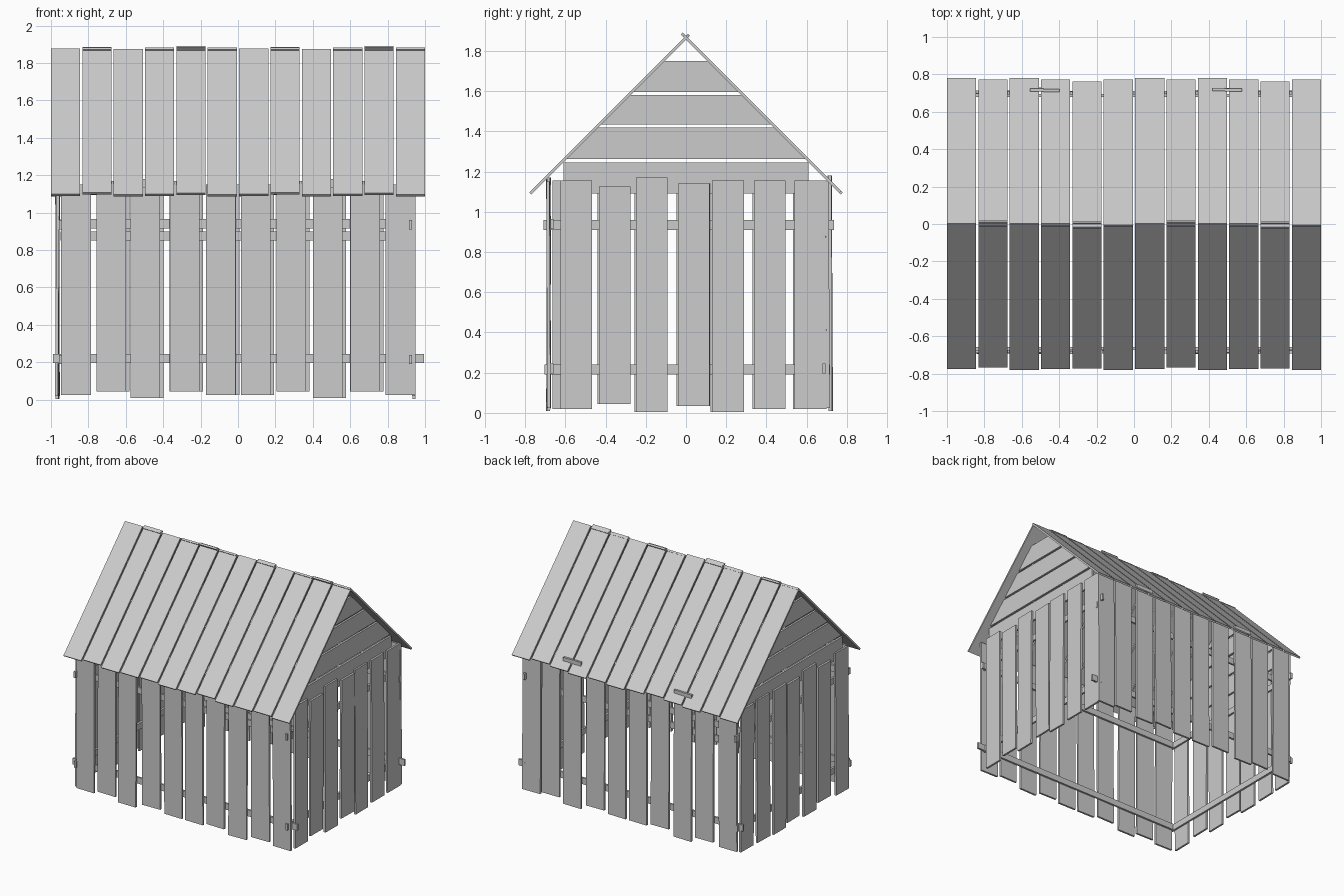
import bpy, bmesh, random
from math import pi, radians
from mathutils import Matrix, Vector

if "Cube" in bpy.data.objects:
    bpy.data.objects.remove(bpy.data.objects["Cube"])

random.seed(4)
T = 0.016  # board thickness


def make(name, bm, matrix=None):
    if matrix is not None:
        bm.transform(matrix)
    bmesh.ops.recalc_face_normals(bm, faces=bm.faces)
    me = bpy.data.meshes.new(name)
    bm.to_mesh(me)
    bm.free()
    ob = bpy.data.objects.new(name, me)
    bpy.context.collection.objects.link(ob)
    return ob


def board(name, loc, size, rot=None):
    bm = bmesh.new()
    bmesh.ops.create_cube(bm, size=1)
    bmesh.ops.scale(bm, vec=Vector(size), verts=bm.verts)
    m = Matrix.Translation(loc)
    if rot is not None:
        m = m @ rot
    return make(name, bm, m)


def wobble(axis):
    # tiny lean and twist of a hand-nailed board
    return (Matrix.Rotation(random.uniform(-.007, .007), 4, axis) @
            Matrix.Rotation(random.uniform(-.03, .03), 4, 'Z'))


# Long walls: ten upright planks each
starts = [-.945, -.757, -.576, -.365, -.17, .015, .205, .40, .60, .79]
low = [.025, .045, .01, .045, .025, .025, .045, .01, .045, .025]
for side, y, shift in (("front", -.683, 0), ("back", .703, .02)):
    for i, (x, z0) in enumerate(zip(starts, low)):
        z1 = z0 + 1.125
        if side == "back":
            z1 = 1.18 if i in (2, 7) else 1.15
        dx = shift if 0 < i < 9 else 0
        yy = .718 if z1 > 1.17 else y
        board(f"{side}_wall_plank", (x + .079 + dx, yy, (z0 + z1) / 2),
              (.158, T, z1 - z0), wobble('X'))

# End walls: seven upright planks each
starts = [-.625, -.433, -.249, -.04, .13, .338, .54]
low = [.02, .045, .005, .035, .005, .02, .02]
top = [1.155, 1.125, 1.17, 1.14, 1.155, 1.155, 1.155]
for side, x, shift in (("right", .938, 0), ("left", -.965, -.008)):
    for y, z0, z1 in zip(starts, low, top):
        if y < -.6 and side == "left":
            y = -.655
        board(f"{side}_wall_plank", (x, y + .079 + shift, (z0 + z1) / 2),
              (T, .158, z1 - z0), wobble('Y'))

# Horizontal rails on the inside of the planks
for side, y, zt in (("front", -.666, .94), ("back", .687, .875)):
    board(f"{side}_lower_rail", (.003, y, .22), (1.985, T, .05))
    board(f"{side}_upper_rail", (0, y, zt), (1.90, T, .05))
for side, x in (("right", .921), ("left", -.948)):
    board(f"{side}_lower_rail", (x, .005, .215), (T, 1.42, .05))
    board(f"{side}_upper_rail", (x, .013, .935), (T, 1.445, .05))

# Gable boards cut to the roof slope
for side, x in (("right", .921), ("left", -.948)):
    for z0, z1 in ((1.09, 1.245), (1.262, 1.42), (1.435, 1.58), (1.597, 1.75)):
        b = .61 if z0 < 1.2 else 1.86 - z0
        t = .61 if z0 < 1.2 else 1.86 - z1
        bm = bmesh.new()
        vs = [bm.verts.new((x - T / 2, y, z))
              for y, z in ((-b, z0), (b, z0), (t, z1), (-t, z1))]
        f = bm.faces.new(vs)
        ex = bmesh.ops.extrude_face_region(bm, geom=[f])["geom"]
        bmesh.ops.translate(bm, vec=(T, 0, 0),
                            verts=[v for v in ex if isinstance(v, bmesh.types.BMVert)])
        make(f"{side}_gable_board", bm)

# Roof: twelve sloping planks per side, slid up or down a little
slide = {"front": [.005, .015, 0, .005, .01, 0, .005, .015, 0, .005, .01, 0],
         "back": [0, .008, 0, .008, .018, .008, 0, .008, 0, .008, .018, .008]}
for side, s in (("front", -1), ("back", 1)):
    for i in range(12):
        d = slide[side][i]
        n = .014 * .7071   # half thickness along the roof normal
        r = .393 - d if s > 0 else .393 - d * .8
        board(f"{side}_roof_plank",
              (-.922 + i * 1.844 / 11, s * (r - n * .7), 1.88 - r - n * .7),
              (.156, 1.10, .014), Matrix.Rotation(-s * pi / 4, 4, 'X'))
